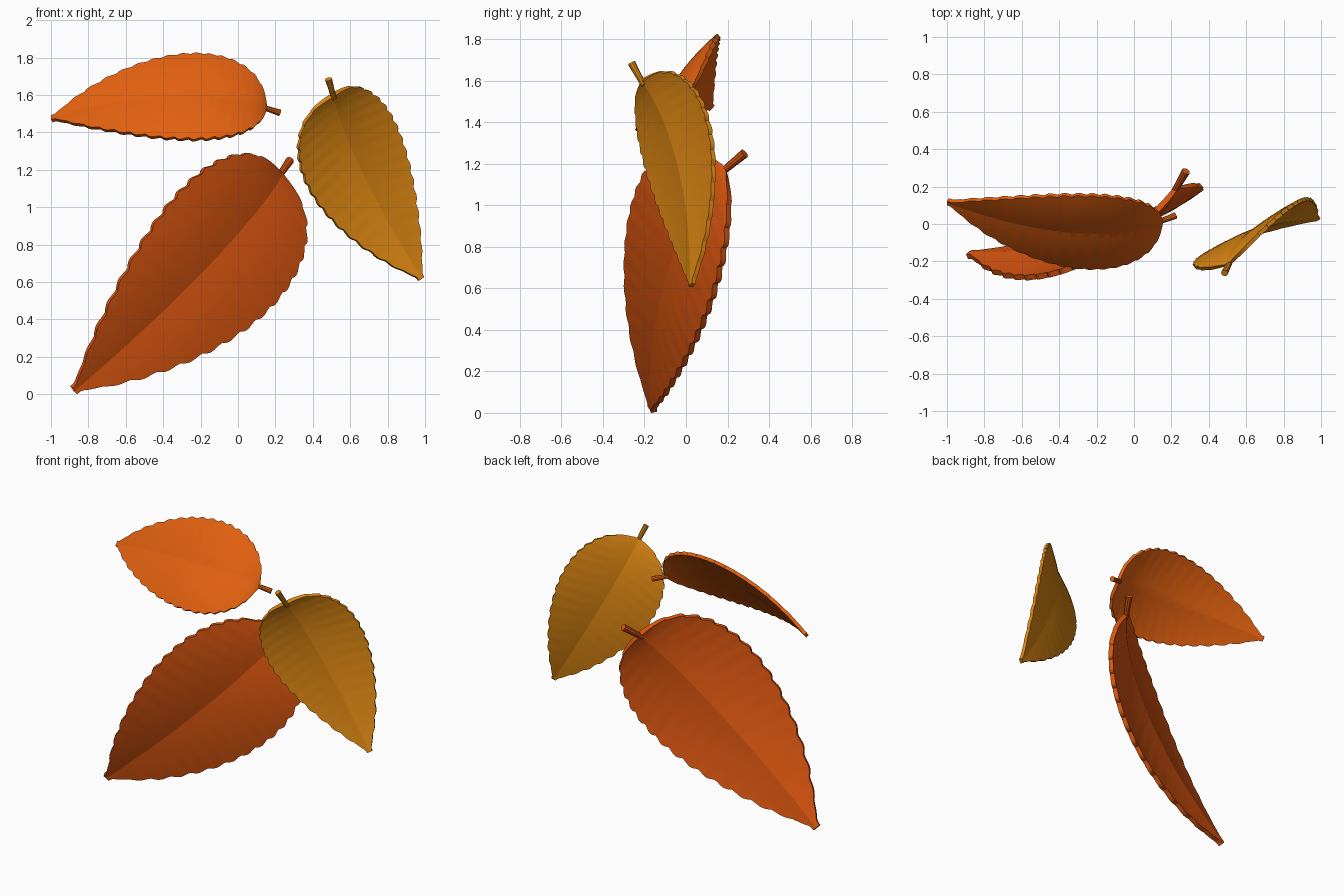
import bpy, bmesh, math
from mathutils import Vector

if "Cube" in bpy.data.objects:
    bpy.data.objects.remove(bpy.data.objects["Cube"])


def material(name, rgb):
    m = bpy.data.materials.new(name)
    m.diffuse_color = (*rgb, 1)
    m.use_nodes = True
    m.node_tree.nodes["Principled BSDF"].inputs["Base Color"].default_value = m.diffuse_color
    return m


def finish(name, bm, mat, thick=0):
    bmesh.ops.recalc_face_normals(bm, faces=bm.faces)
    me = bpy.data.meshes.new(name)
    bm.to_mesh(me)
    bm.free()
    me.materials.append(mat)
    ob = bpy.data.objects.new(name, me)
    bpy.context.collection.objects.link(ob)
    bpy.context.view_layer.objects.active = ob
    ob.select_set(True)
    if thick:
        sol = ob.modifiers.new("thickness", 'SOLIDIFY')
        sol.thickness = thick
        sol.offset = 0
        bpy.ops.object.modifier_apply(modifier=sol.name)
    bpy.ops.object.shade_smooth_by_angle(angle=math.radians(12 if thick else 30))
    ob.select_set(False)
    return ob


ROWS, HALF, TEETH = 112, 8, 16


def leaf(name, base, tip, across, curl, fold, wide, thick, mat):
    """Curled blade: base to tip, 'across' is the width direction."""
    base, tip = Vector(base), Vector(tip)
    axis = base - tip
    L = axis.length
    c = axis.normalized()
    w = Vector(across)
    w = (w - c * w.dot(c)).normalized()
    n = w.cross(c)                       # convex side of the blade
    bm = bmesh.new()
    grid = []
    for i in range(ROWS + 1):
        s = i / ROWS
        t = s ** 1.3
        width = wide * t ** 0.45 * (1 - t) ** 0.95
        # stepped, forward-leaning teeth on the margin
        f = (s * TEETH) % 1.0
        tooth = math.sin(math.pi * f ** 1.6) * 0.010 * min(1, width / 0.1)
        width = max(width + tooth, 0.015)
        arch = curl * t ** 0.7 * (1 - t)
        row = []
        for j in range(-HALF, HALF + 1):
            a = j / HALF
            k = abs(a) * width / 0.285
            ripple = 0.0004 * math.sin(2 * math.pi * (s * TEETH - k)) * min(1, k * 2)
            h = arch + fold[0] * k + fold[1] * k * k + ripple
            row.append(bm.verts.new(tip + c * (L * (1 - t)) + w * (a * width * L) + n * (h * L)))
        grid.append(row)
    for r0, r1 in zip(grid, grid[1:]):
        for j in range(2 * HALF):
            bm.faces.new((r0[j], r0[j + 1], r1[j + 1], r1[j]))
    return finish(name, bm, mat, thick)


def stem(name, start, end, r0, r1, mat):
    """Short tapered stalk, flaring at its free end."""
    a, b = Vector(start), Vector(end)
    d = b - a
    a = a - d * 0.25                     # root it inside the blade
    q = (b - a).to_track_quat('Z', 'Y')
    bm = bmesh.new()
    rings = []
    for p, r in ((a, r0), (a.lerp(b, 0.6), (r0 + r1) / 2), (b, r1)):
        rings.append([bm.verts.new(p + q @ Vector((r * math.cos(k * math.tau / 10),
                                                  r * math.sin(k * math.tau / 10), 0)))
                      for k in range(10)])
    for A, B in zip(rings, rings[1:]):
        for k in range(10):
            bm.faces.new((A[k], A[(k + 1) % 10], B[(k + 1) % 10], B[k]))
    bm.faces.new(rings[0][::-1])
    bm.faces.new(rings[-1])
    return finish(name, bm, mat)


rust = material("rust orange", (0.70, 0.092, 0.005))
orange = material("bright orange", (0.76, 0.118, 0.005))
gold = material("golden yellow", (0.70, 0.235, 0.006))

# name, blade base, blade tip, width direction, curl, fold, width, thickness, stem end, radii, colour
LEAVES = [
    ("large", (0.225, 0.19, 1.174), (-0.88, -0.16, 0.02), (0.615, 0.40, -0.70),
     0.265, (0.05, -0.038), 0.61, 0.030, (0.278, 0.282, 1.25), 0.017, 0.023, rust),
    ("upper", (0.145, 0.016, 1.53), (-0.995, 0.12, 1.473), (0, -0.65, -0.757),
     0.355, (0.035, -0.045), 0.615, 0.022, (0.222, 0.045, 1.505), 0.014, 0.018, orange),
    ("right", (0.508, -0.215, 1.60), (0.98, 0.028, 0.615), (-0.77, -0.437, -0.466),
     0.27, (0.042, -0.024), 0.665, 0.022, (0.484, -0.262, 1.685), 0.014, 0.019, gold),
]
for nm, base, tip, across, curl, fold, wide, th, end, r0, r1, mat in LEAVES:
    leaf(nm + "_leaf_blade", base, tip, across, curl, fold, wide, th, mat)
    stem(nm + "_leaf_stem", base, end, r0, r1, mat)
